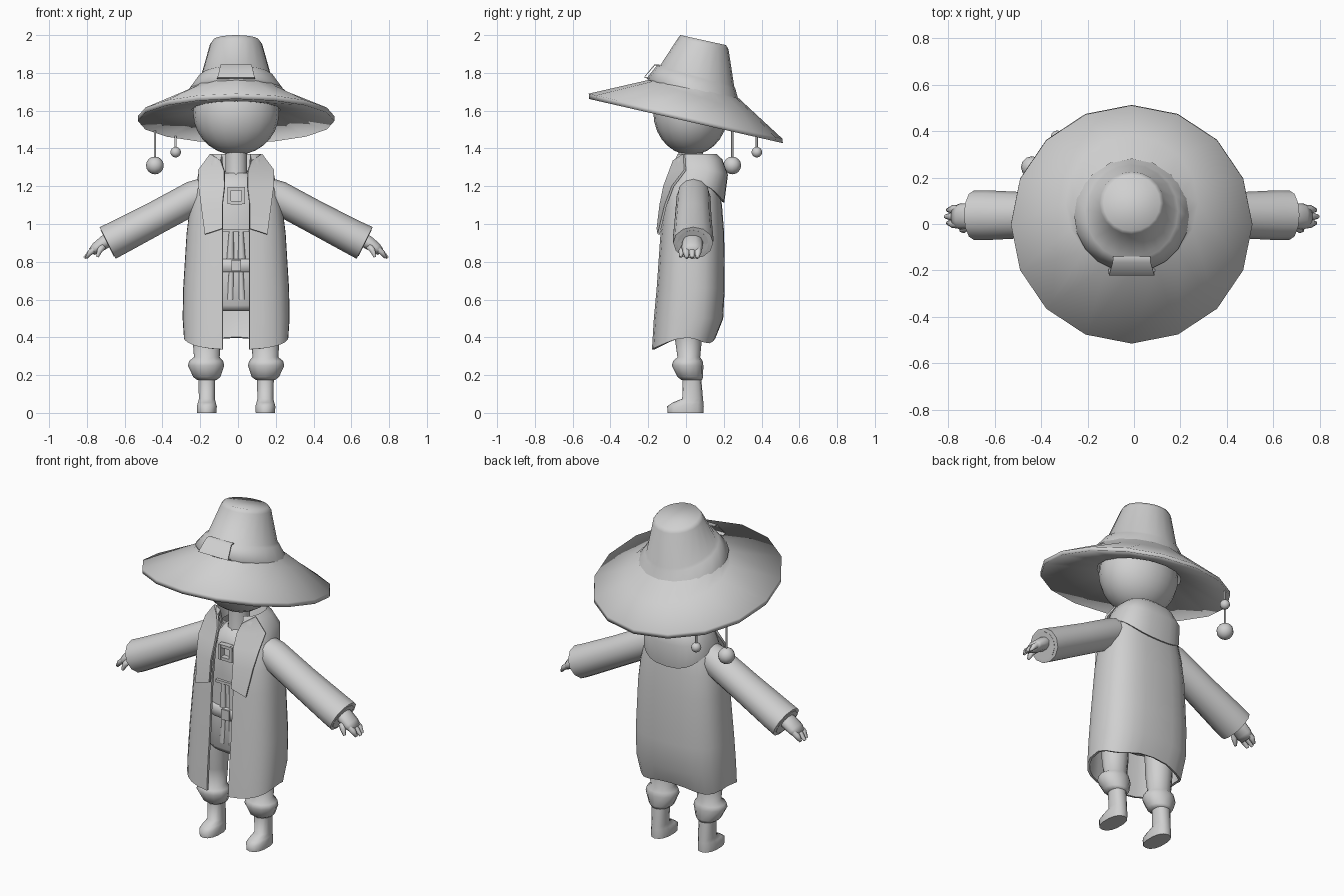
import bpy, bmesh, math
from mathutils import Vector

CX = -0.01  # symmetry line of the figure
grey = bpy.data.materials.new("plain_grey")
grey.diffuse_color = (0.63, 0.63, 0.63, 1)


def finish(name, bm, thick=0, angle=75):
    """Turn a bmesh into a shaded object, optionally thickened."""
    bmesh.ops.recalc_face_normals(bm, faces=bm.faces)
    me = bpy.data.meshes.new(name)
    bm.to_mesh(me)
    bm.free()
    ob = bpy.data.objects.new(name, me)
    bpy.context.collection.objects.link(ob)
    me.materials.append(grey)
    bpy.ops.object.select_all(action='DESELECT')
    ob.select_set(True)
    bpy.context.view_layer.objects.active = ob
    if thick:
        mod = ob.modifiers.new("thickness", 'SOLIDIFY')
        mod.thickness, mod.offset = thick, 0
        bpy.ops.object.modifier_apply(modifier=mod.name)
    bpy.ops.object.shade_smooth_by_angle(angle=math.radians(angle))
    return ob


def loft(name, rings, closed=True, caps=(True, True), thick=0, angle=75):
    bm = bmesh.new()
    rows = [[bm.verts.new(p) for p in r] for r in rings]
    n = len(rows[0])
    for a, b in zip(rows, rows[1:]):
        for i in range(n if closed else n - 1):
            j = (i + 1) % n
            bm.faces.new((a[i], a[j], b[j], b[i]))
    if closed and caps[0]:
        bm.faces.new(rows[0])
    if closed and caps[1]:
        bm.faces.new(rows[-1])
    return finish(name, bm, thick, angle)


def spow(v, p):
    return math.copysign(abs(v) ** p, v)


def stack(name, levels, n=14, p=1.0, **kw):
    """Horizontal rings: (z, x centre, half width, front y, back y)."""
    rings = []
    for z, x, rx, yf, yb in levels:
        ring = []
        for i in range(n):
            a = 2 * math.pi * i / n
            ring.append((x + rx * spow(math.sin(a), p),
                         (yf + yb) / 2 - (yb - yf) / 2 * spow(math.cos(a), p), z))
        rings.append(ring)
    return loft(name, rings, **kw)


def tube(name, path, n=10, s=1, **kw):
    """Limb in the x-z plane: (x, y, z, half depth, half height)."""
    pts = [Vector(q[:3]) for q in path]
    rings = []
    for i, q in enumerate(path):
        d = pts[min(i + 1, len(pts) - 1)] - pts[max(i - 1, 0)]
        v = Vector((-d.z, 0, d.x)).normalized()
        ring = []
        for k in range(n):
            a = 2 * math.pi * k / n
            c = pts[i] + Vector((0, q[3] * math.cos(a), 0)) + v * q[4] * math.sin(a)
            ring.append((CX + s * c.x, c.y, c.z))
        rings.append(ring)
    return loft(name, rings, **kw)


def tilted(name, levels, n=16, **kw):
    """Tilted rings: (front y, front z, back y, back z, half width)."""
    rings = []
    for yf, zf, yb, zb, rx in levels:
        ring = []
        for i in range(n):
            a = 2 * math.pi * i / n
            t = (1 - math.cos(a)) / 2
            ring.append((CX + rx * math.sin(a), yf + (yb - yf) * t, zf + (zb - zf) * t))
        rings.append(ring)
    return loft(name, rings, **kw)


def box(name, loc, size, tilt=0):
    bm = bmesh.new()
    bmesh.ops.create_cube(bm, size=1)
    for v in bm.verts:
        v.co = Vector((v.co.x * size[0], v.co.y * size[1], v.co.z * size[2]))
    ob = finish(name, bm)
    ob.location, ob.rotation_euler.x = loc, tilt
    return ob


def ball(name, loc, size, u=16, v=12):
    bm = bmesh.new()
    bmesh.ops.create_uvsphere(bm, u_segments=u, v_segments=v, radius=1)
    for w in bm.verts:
        w.co = Vector([w.co[k] * size[k] + loc[k] for k in range(3)])
    return finish(name, bm)


# Hat: brim with underside, crown flaring into it, and a front bow
tilted("hat_brim", [(-0.19, 1.65, 0.25, 1.56, 0.235),
                    (-0.513, 1.662, 0.513, 1.428, 0.52), (-0.515, 1.69, 0.51, 1.452, 0.52),
                    (-0.2, 1.762, 0.38, 1.572, 0.285), (-0.19, 1.775, 0.28, 1.665, 0.24)],
       caps=(False, False), angle=180)
tilted("hat_crown", [(-0.19, 1.75, 0.285, 1.645, 0.25), (-0.208, 1.772, 0.275, 1.665, 0.247),
                     (-0.155, 1.838, 0.262, 1.715, 0.2), (-0.135, 1.842, 0.255, 1.73, 0.185),
                     (-0.045, 1.98, 0.225, 1.925, 0.138), (-0.03, 2.0, 0.212, 1.947, 0.122)],
       n=20, caps=(False, True), angle=180)
loft("hat_bow", [[(CX + x * w, y, z) for x in (-1, 1)] for w, y, z in
                 ((0.1, -0.195, 1.77), (0.098, -0.22, 1.778), (0.082, -0.165, 1.843),
                  (0.08, -0.14, 1.842))], closed=False, thick=0.006)

# Hanging beads on cords
for label, x, y, z, r, top in (("large", -0.44, 0.245, 1.31, 0.047, 1.51),
                               ("small", -0.33, 0.375, 1.38, 0.028, 1.48)):
    ball(label + "_bead", (x, y, z), (r, r, r), 12, 8)
    stack(label + "_cord", [(z, x, 0.006, y - 0.006, y + 0.006),
                            (top, x, 0.006, y - 0.006, y + 0.006)], n=6)

# Head and neck
ball("head", (CX, 0.025, 1.59), (0.228, 0.198, 0.225), 20, 14)
stack("neck", [(1.15, CX, 0.08, -0.065, 0.1), (1.28, CX, 0.06, -0.04, 0.09),
               (1.42, CX, 0.06, -0.04, 0.09)], n=10)

# Tunic, belt and front details
stack("tunic", [(0.54, CX, 0.15, -0.08, 0.12), (0.57, CX, 0.18, -0.1, 0.13),
                (0.75, CX, 0.16, -0.085, 0.12), (1.0, CX, 0.17, -0.085, 0.13),
                (1.18, CX, 0.15, -0.075, 0.13), (1.27, CX, 0.08, -0.04, 0.1)], n=16, p=0.8)
stack("belt", [(0.745, CX, 0.165, -0.09, 0.122), (0.75, CX, 0.17, -0.1, 0.125),
               (0.81, CX, 0.17, -0.1, 0.125), (0.815, CX, 0.165, -0.09, 0.122)], n=16, p=0.8)
box("belt_buckle", (CX, -0.1, 0.78), (0.05, 0.018, 0.06))
box("chest_strap", (CX, -0.09, 0.965), (0.14, 0.018, 0.016))
for s in (-1, 1):
    # Soft wedge-shaped cloth folds above and below the belt
    for label, z0, z1 in (("upper", 0.815, 0.96), ("lower", 0.6, 0.745)):
        stack("tunic_fold_" + label, [(z0, CX + s * 0.03, 0.02, -0.1, -0.07),
                                      (z1, CX + s * 0.026, 0.012, -0.098, -0.07)], n=8)
    box("brooch_side", (CX + s * 0.037, -0.092, 1.15), (0.018, 0.035, 0.09))
    box("brooch_bar", (CX, -0.092, 1.15 + s * 0.037), (0.06, 0.034, 0.018))


# Coat: open-fronted shell with a wavy hem
def open_ring(z, rx, yf, yb, gap, dz=lambda a: 0, n=24, p=0.75):
    a0 = math.asin((gap / rx) ** (1 / p))
    ring = []
    for i in range(n + 1):
        a = a0 + (2 * math.pi - 2 * a0) * i / n
        ring.append((CX + rx * spow(math.sin(a), p),
                     (yf + yb) / 2 - (yb - yf) / 2 * spow(math.cos(a), p), z + dz(a)))
    return ring


def hem(a):
    c = math.cos(a)
    return 0.015 - 0.065 * c if c > 0 else 0.015 * math.cos(4 * a)


coat = [(0.385, 0.27, -0.175, 0.15, 0.07, hem), (0.5, 0.277, -0.165, 0.19, 0.07),
        (0.66, 0.274, -0.15, 0.198, 0.07), (0.95, 0.256, -0.13, 0.195, 0.07),
        (1.08, 0.24, -0.115, 0.185, 0.07), (1.18, 0.215, -0.1, 0.175, 0.07),
        (1.25, 0.175, -0.075, 0.165, 0.07), (1.29, 0.14, -0.05, 0.15, 0.07)]
loft("coat", [open_ring(*c) for c in coat], closed=False, thick=0.014)


# Collar and folded hood dipping down at the back
def dip(a):
    return -0.10 * max(0, -math.cos(a)) ** 1.5


loft("collar_hood", [open_ring(1.215, 0.205, -0.085, 0.198, 0.09, dip),
                     open_ring(1.285, 0.192, -0.065, 0.217, 0.09, lambda a: dip(a) * 0.25),
                     open_ring(1.34, 0.155, -0.062, 0.188, 0.08),
                     open_ring(1.365, 0.132, -0.055, 0.165, 0.075),
                     open_ring(1.28, 0.115, -0.04, 0.14, 0.07)],
     closed=False, thick=0.01)

for s, side in ((-1, "right"), (1, "left")):
    # Lapel, as a strip of inner and outer edge points
    strip = [((0.072, -0.15, 0.975), (0.165, -0.145, 0.945)),
             ((0.072, -0.135, 1.1), (0.185, -0.108, 1.1)),
             ((0.06, -0.115, 1.2), (0.198, -0.07, 1.2)),
             ((0.062, -0.085, 1.28), (0.198, -0.005, 1.285)),
             ((0.08, -0.065, 1.335), (0.135, -0.01, 1.37))]
    loft(side + "_lapel", [[(CX + s * x, y, z) for x, y, z in r] for r in strip],
         closed=False, thick=0.012)
    # Sleeve with a hollow cuff
    tube(side + "_sleeve", [(0.12, 0.04, 1.19, 0.075, 0.07), (0.22, 0.04, 1.143, 0.09, 0.088),
                            (0.42, 0.038, 1.035, 0.097, 0.088), (0.62, 0.038, 0.93, 0.107, 0.092),
                            (0.68, 0.038, 0.9, 0.106, 0.094), (0.683, 0.036, 0.898, 0.085, 0.078),
                            (0.64, 0.036, 0.92, 0.07, 0.06)], n=12, s=s)
    # Hand with fingers and thumb
    tube(side + "_palm", [(0.64, 0.035, 0.93, 0.04, 0.035), (0.695, 0.035, 0.905, 0.055, 0.038),
                          (0.74, 0.032, 0.873, 0.056, 0.032), (0.765, 0.032, 0.852, 0.046, 0.022)],
         n=10, s=s)
    for k, dy in enumerate((-0.031, 0, 0.031)):
        tube(side + "_finger", [(0.735, 0.032 + dy, 0.877, 0.02, 0.02),
                                (0.772, 0.032 + dy, 0.85, 0.019, 0.017),
                                (0.803 - 0.01 * abs(k - 1), 0.032 + dy * 0.9, 0.82, 0.009, 0.008)],
             n=6, s=s)
    tube(side + "_thumb", [(0.7, -0.005, 0.885, 0.02, 0.02), (0.722, -0.022, 0.86, 0.018, 0.017),
                           (0.735, -0.028, 0.825, 0.008, 0.008)], n=6, s=s)
    # Trouser leg gathered in a puff below the knee
    x = CX + s * 0.155
    stack(side + "_trouser_leg", [(0.175, x, 0.052, -0.025, 0.085), (0.19, x, 0.072, -0.045, 0.09),
                                  (0.25, x + s * 0.004, 0.096, -0.075, 0.092),
                                  (0.275, x + s * 0.004, 0.09, -0.068, 0.088),
                                  (0.295, x, 0.068, -0.045, 0.075), (0.4, x, 0.076, -0.06, 0.085),
                                  (0.62, x, 0.08, -0.07, 0.09)], n=12)
    # Boot
    stack(side + "_boot", [(0.0, x, 0.052, -0.097, 0.093), (0.035, x, 0.054, -0.1, 0.094),
                           (0.055, x, 0.048, -0.07, 0.092), (0.075, x, 0.043, -0.02, 0.09),
                           (0.19, x, 0.046, -0.018, 0.08)], n=14, p=0.85)
